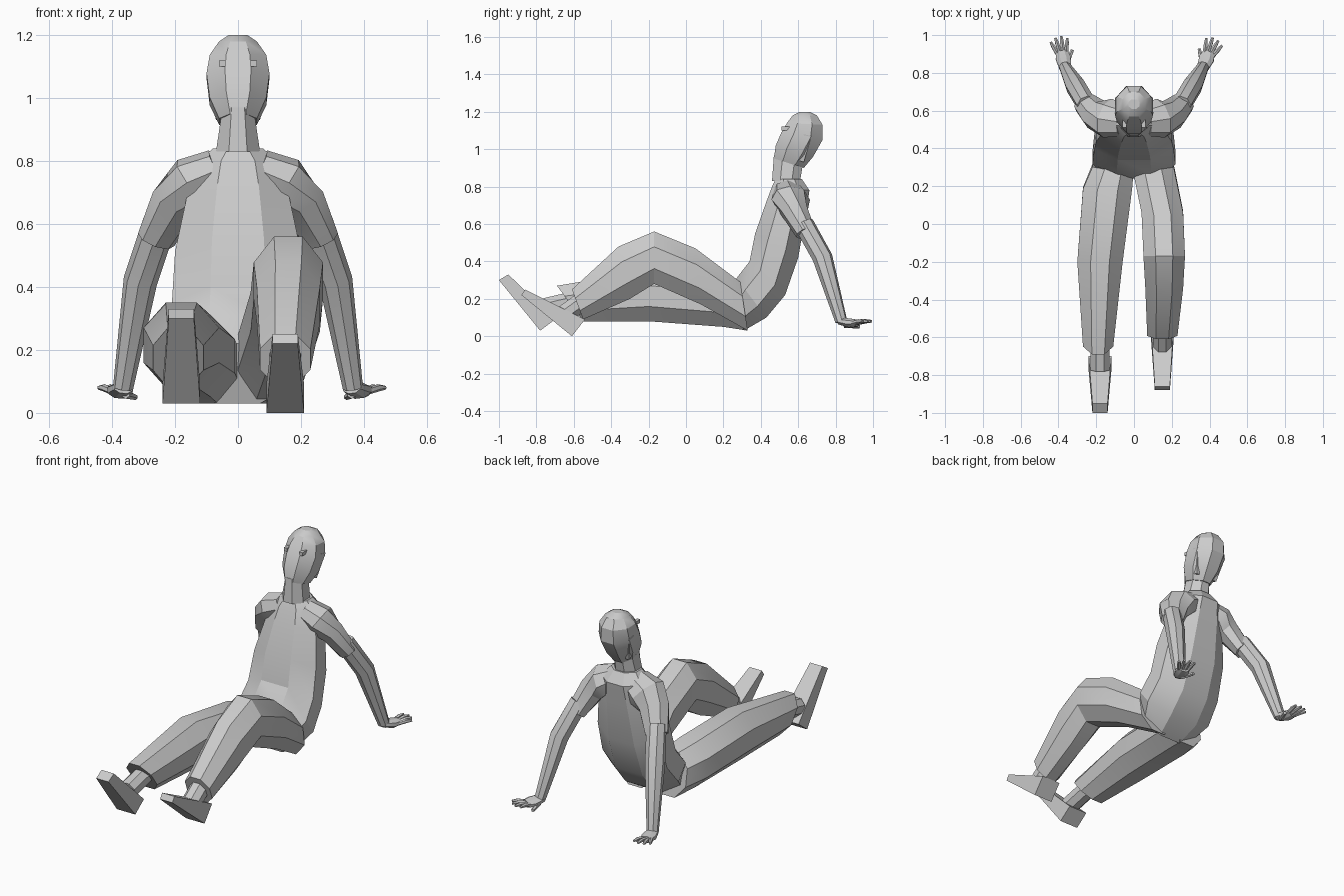
import bpy, bmesh, math
from mathutils import Vector

if "Cube" in bpy.data.objects:
    bpy.data.objects.remove(bpy.data.objects["Cube"])

shade = 0.6
grey = bpy.data.materials.new("light grey")
grey.use_nodes = True
grey.diffuse_color = (shade, shade, shade, 1)
grey.node_tree.nodes["Principled BSDF"].inputs["Base Color"].default_value = grey.diffuse_color


def skin(name, rings):
    """Join rings of points into a closed, faceted body part."""
    bm = bmesh.new()
    loops = [[bm.verts.new(point) for point in ring] for ring in rings]
    for lower, upper in zip(loops, loops[1:]):
        for i in range(len(lower)):
            bm.faces.new((lower[i - 1], lower[i], upper[i], upper[i - 1]))
    bm.faces.new(loops[0])
    bm.faces.new(loops[-1])
    bmesh.ops.recalc_face_normals(bm, faces=bm.faces)
    mesh = bpy.data.meshes.new(name)
    bm.to_mesh(mesh)
    bm.free()
    mesh.materials.append(grey)
    part = bpy.data.objects.new(name, mesh)
    bpy.context.collection.objects.link(part)
    bpy.ops.object.select_all(action='DESELECT')
    part.select_set(True)
    bpy.context.view_layer.objects.active = part
    bpy.ops.object.shade_smooth_by_angle(angle=math.radians(25))


def polygon(centre, side, up, sides):
    """Flat-topped polygon whose flats touch the given half axes."""
    grow = 1 / math.cos(math.pi / sides)
    angles = [math.tau * (i + 0.5) / sides for i in range(sides)]
    return [centre + grow * (side * math.cos(a) + up * math.sin(a)) for a in angles]


def loft(name, sections, sides=8):
    """Each section: front (y, z), back (y, z), half width and, off centre, x."""
    rings = []
    for front, back, half, *offset in sections:
        x = offset[0] if offset else 0
        front, back = Vector((x, *front)), Vector((x, *back))
        rings.append(polygon((front + back) / 2, Vector((half, 0, 0)), (front - back) / 2, sides))
    skin(name, rings)


def tube(name, points, radii, sides=8, flatness=1):
    """Limb along a path, optionally flattened."""
    path = [Vector(point) for point in points]
    last = len(path) - 1
    rings = []
    for i, (point, radius) in enumerate(zip(path, radii)):
        along = (path[min(i + 1, last)] - path[max(i - 1, 0)]).normalized()
        side = along.cross(Vector((0, 0.3, 1))).normalized()
        up = side.cross(along)
        rings.append(polygon(point, side * radius, up * radius * flatness, sides))
    skin(name, rings)


# Torso and pelvis, leaning back
loft("torso", [
    ((0.24, 0.22), (0.31, 0.03), 0.17),
    ((0.27, 0.31), (0.43, 0.1), 0.22),
    ((0.34, 0.4), (0.53, 0.22), 0.21),
    ((0.37, 0.55), (0.6, 0.42), 0.2),
    ((0.43, 0.72), (0.64, 0.65), 0.16),
    ((0.46, 0.8), (0.66, 0.78), 0.13),
    ((0.48, 0.84), (0.62, 0.84), 0.08)])

# Neck and head
loft("neck", [
    ((0.46, 0.83), (0.61, 0.83), 0.07),
    ((0.47, 0.97), (0.63, 0.95), 0.05)])
loft("head", [
    ((0.47, 0.95), (0.63, 0.9), 0.06),
    ((0.48, 1.02), (0.68, 0.96), 0.09),
    ((0.51, 1.09), (0.73, 1.05), 0.1),
    ((0.54, 1.14), (0.73, 1.13), 0.09),
    ((0.57, 1.18), (0.7, 1.18), 0.06),
    ((0.61, 1.2), (0.66, 1.2), 0.03)])

# Legs: the left knee is raised, the right leg lies out
loft("left_leg", [
    ((0.29, 0.29), (0.33, 0.03), 0.11, 0.1),
    ((0.05, 0.47), (0.08, 0.17), 0.11, 0.15),
    ((-0.17, 0.56), (-0.17, 0.28), 0.11, 0.16),
    ((-0.36, 0.48), (-0.3, 0.2), 0.1, 0.16),
    ((-0.61, 0.25), (-0.55, 0.09), 0.08, 0.15)])
loft("right_leg", [
    ((0.29, 0.28), (0.33, 0.03), 0.11, -0.11),
    ((0.18, 0.31), (0.2, 0.05), 0.13, -0.14),
    ((-0.2, 0.35), (-0.2, 0.08), 0.12, -0.18),
    ((-0.69, 0.27), (-0.55, 0.08), 0.08, -0.19)])

# Ankles and wedge-shaped shoes
for label, x, knee_side, foot_side, toe, heel in (
        ("left", 0.15, (-0.55, 0.19), (-0.66, 0.11),
         ((-0.86, 0.25), (-0.88, 0.22)), ((-0.54, 0.09), (-0.61, 0))),
        ("right", -0.18, (-0.6, 0.19), (-0.77, 0.15),
         ((-0.95, 0.33), (-1, 0.3)), ((-0.7, 0.09), (-0.78, 0.03)))):
    tube(label + "_ankle", [(x, *knee_side), (x, *foot_side)], [0.05, 0.05])
    loft(label + "_shoe", [(*toe, 0.04, x), (*heel, 0.06, x)], 4)

# Everything paired on the upper body
for label, s, turn in (("left", 1, 0.4), ("right", -1, 0.2)):
    # Eye and ear
    eye_top, eye_bottom = 1.12, 1.1
    loft(label + "_eye", [((y, eye_top), (y, eye_bottom), 0.01, s * 0.05) for y in (0.51, 0.56)], 4)
    loft(label + "_ear", [
        ((0.6, 0.94), (0.63, 0.93), 0.01, s * 0.06),
        ((0.63, 1.08), (0.67, 1.07), 0.01, s * 0.09)], 4)
    # Sleeve and arm reaching behind
    tube(label + "_sleeve", [
        (s * 0.06, 0.55, 0.77), (s * 0.14, 0.56, 0.73),
        (s * 0.2, 0.58, 0.67), (s * 0.26, 0.64, 0.55)],
        [0.08, 0.1, 0.08, 0.06], flatness=0.8)
    wrist = Vector((s * 0.365, 0.83, 0.08))
    tube(label + "_arm", [(s * 0.25, 0.63, 0.6), (s * 0.31, 0.73, 0.42), wrist], [0.05, 0.05, 0.03])

    def reach(angle, distance, height=0):
        """Point at a distance from the wrist, along the ground direction."""
        return wrist + Vector((s * math.sin(angle) * distance, math.cos(angle) * distance, height))

    # Hand with spread fingers
    tube(label + "_palm", [reach(turn, -0.01), reach(turn, 0.05, -0.01), reach(turn, 0.09, -0.01)],
         [0.03, 0.04, 0.03], flatness=0.6)
    for i, finger in enumerate(("index", "middle", "ring", "little")):
        angle = turn + 0.2 * (i - 1.4)
        length = 0.17 - 0.01 * abs(i - 1.4)
        tube(f"{label}_{finger}_finger",
             [reach(angle, length / 2, -0.01), reach(angle, length * 0.8), reach(angle, length)],
             [0.01, 0.01, 0.006], sides=6)
    tube(label + "_thumb", [reach(turn - 0.6, 0.02, -0.02), reach(turn - 0.6, 0.1, -0.03)],
         [0.013, 0.008], sides=6)
